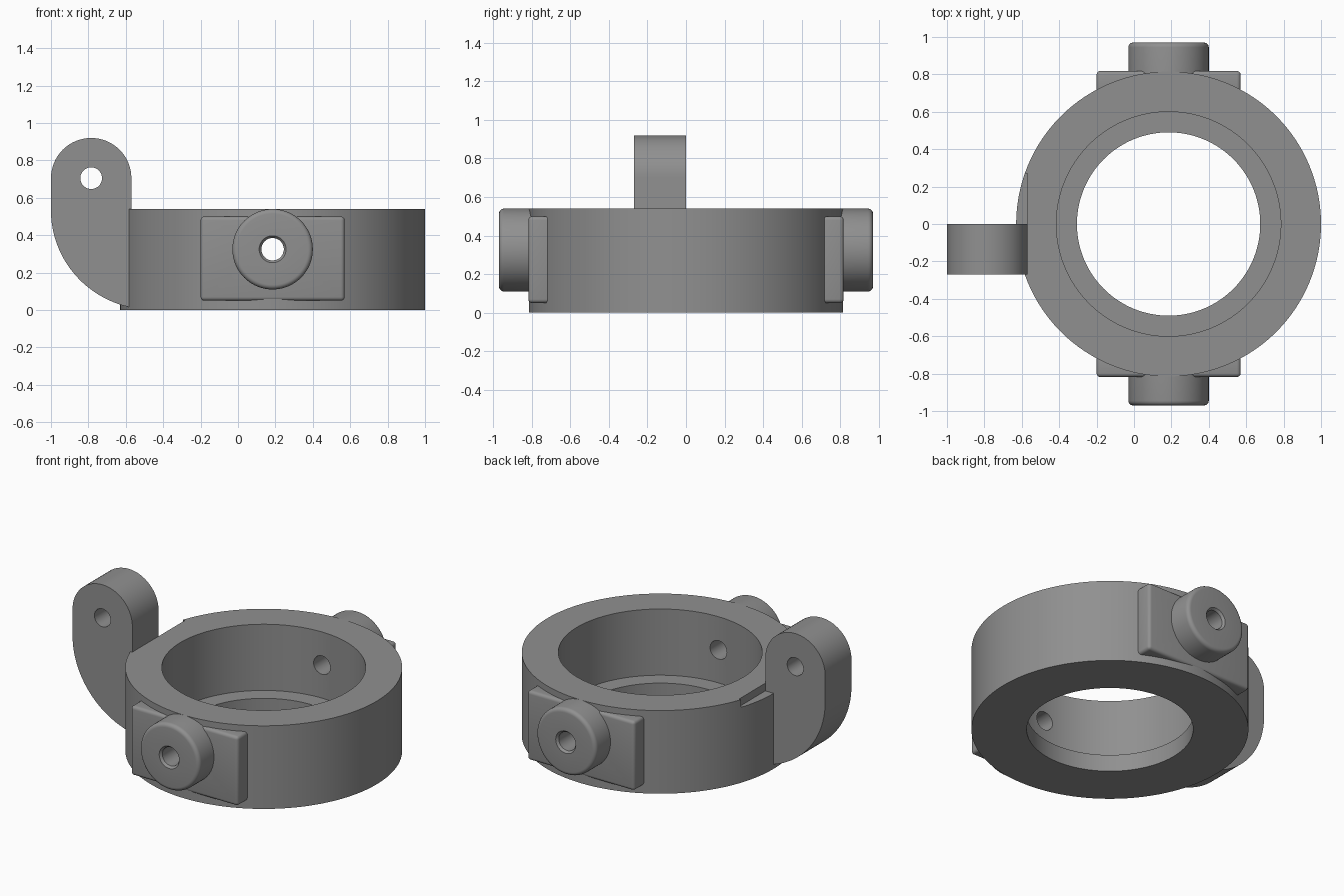
import bpy, bmesh, math
from mathutils import Matrix

if "Cube" in bpy.data.objects:
    bpy.data.objects.remove(bpy.data.objects["Cube"])

CX = 0.185          # ring axis in x
HOLE_Z = 0.325      # height of the side bosses

grey = bpy.data.materials.new("mid grey")
grey.diffuse_color = (0.28, 0.28, 0.28, 1)
grey.use_nodes = True
grey.node_tree.nodes["Principled BSDF"].inputs["Base Color"].default_value = grey.diffuse_color


def make(name, bm):
    bmesh.ops.recalc_face_normals(bm, faces=bm.faces)
    me = bpy.data.meshes.new(name)
    bm.to_mesh(me)
    bm.free()
    me.materials.append(grey)
    ob = bpy.data.objects.new(name, me)
    bpy.context.collection.objects.link(ob)
    return ob


def lathe(name, profile, matrix, n=128):
    """Revolve a closed (radius, height) profile around the local z axis."""
    bm = bmesh.new()
    rings = []
    for i in range(n):
        a = 2 * math.pi * i / n
        rings.append([bm.verts.new((r * math.cos(a), r * math.sin(a), h)) for r, h in profile])
    m = len(profile)
    for i in range(n):
        p, q = rings[i], rings[(i + 1) % n]
        for j in range(m):
            k = (j + 1) % m
            bm.faces.new((p[j], q[j], q[k], p[k]))
    bm.transform(matrix)
    return make(name, bm)


def box(name, lo, hi):
    bm = bmesh.new()
    bmesh.ops.create_cube(bm, size=1)
    for v in bm.verts:
        v.co = [(l + h) / 2 + c * (h - l) for l, h, c in zip(lo, hi, v.co)]
    return make(name, bm)


def rod(name, radius, length, centre):
    """Cylinder lying along y."""
    bm = bmesh.new()
    bmesh.ops.create_cone(bm, cap_ends=True, segments=48, radius1=radius, radius2=radius, depth=length)
    bm.transform(Matrix.Translation(centre) @ Matrix.Rotation(math.pi / 2, 4, 'X'))
    return make(name, bm)


def apply_modifiers(ob):
    deps = bpy.context.evaluated_depsgraph_get()
    old = ob.data
    ob.data = bpy.data.meshes.new_from_object(ob.evaluated_get(deps))
    ob.modifiers.clear()
    bpy.data.meshes.remove(old)


def cut(ob, cutter):
    mod = ob.modifiers.new("cut", 'BOOLEAN')
    mod.operation, mod.solver, mod.object = 'DIFFERENCE', 'EXACT', cutter
    apply_modifiers(ob)


# Cutters
side_bore = rod("side_bore_cutter", 0.06, 3, (CX, 0, HOLE_Z))
arm_bore = rod("arm_bore_cutter", 0.058, 1, (-0.785, -0.135, 0.705))
notch = box("notch_cutter", (-0.8, -0.27, 0.49), (-0.57, 0.27, 0.7))

# Ring with an inner lip at the bottom
ring = lathe("ring", [(0.49, 0), (0.815, 0), (0.815, 0.54), (0.60, 0.54), (0.60, 0.11), (0.49, 0.11)],
             Matrix.Translation((CX, 0, 0)), 160)
cut(ring, side_bore)
cut(ring, notch)
parts = [ring]

# Pads and rounded bosses on the front and back
arc = [math.radians(90 * i / 5) for i in range(6)]
boss_profile = [(0.06, 0.70), (0.215, 0.70)]
boss_profile += [(0.19 + 0.025 * math.cos(a), 0.945 + 0.025 * math.sin(a)) for a in arc]
boss_profile += [(0.072, 0.97), (0.06, 0.955)]
for side, label in ((-1, "front"), (1, "back")):
    y0, y1 = sorted((side * 0.69, side * 0.818))
    pad = box(label + "_pad", (-0.2, y0, 0.05), (0.57, y1, 0.5))
    bev = pad.modifiers.new("round", 'BEVEL')
    bev.width, bev.segments = 0.02, 4
    apply_modifiers(pad)
    cut(pad, side_bore)
    turn = Matrix.Rotation(-side * math.pi / 2, 4, 'X')
    boss = lathe(label + "_boss", boss_profile, Matrix.Translation((CX, 0, HOLE_Z)) @ turn, 96)
    parts += [pad, boss]

# Upright arm: round top, swept lower edge
pts = []
for i in range(33):
    a = math.pi * i / 32
    pts.append((-0.785 + 0.215 * math.cos(a), 0.705 + 0.215 * math.sin(a)))
for i in range(33):
    a = math.pi + math.radians(78) * i / 32
    pts.append((-0.46 + 0.54 * math.cos(a), 0.532 + 0.53 * math.sin(a)))
pts[-1] = (-0.57, pts[-1][1])
bm = bmesh.new()
face = bm.faces.new([bm.verts.new((x, -0.27, z)) for x, z in pts])
new = bmesh.ops.extrude_face_region(bm, geom=[face])["geom"]
bmesh.ops.translate(bm, verts=[g for g in new if isinstance(g, bmesh.types.BMVert)], vec=(0, 0.27, 0))
arm = make("pivot_arm", bm)
cut(arm, arm_bore)
parts.append(arm)

for cutter in (side_bore, arm_bore, notch):
    bpy.data.objects.remove(cutter)

# Smooth curved walls, keep edges crisp
for ob in parts:
    bpy.ops.object.select_all(action='DESELECT')
    ob.select_set(True)
    bpy.context.view_layer.objects.active = ob
    bpy.ops.object.shade_smooth_by_angle(angle=math.radians(30))
